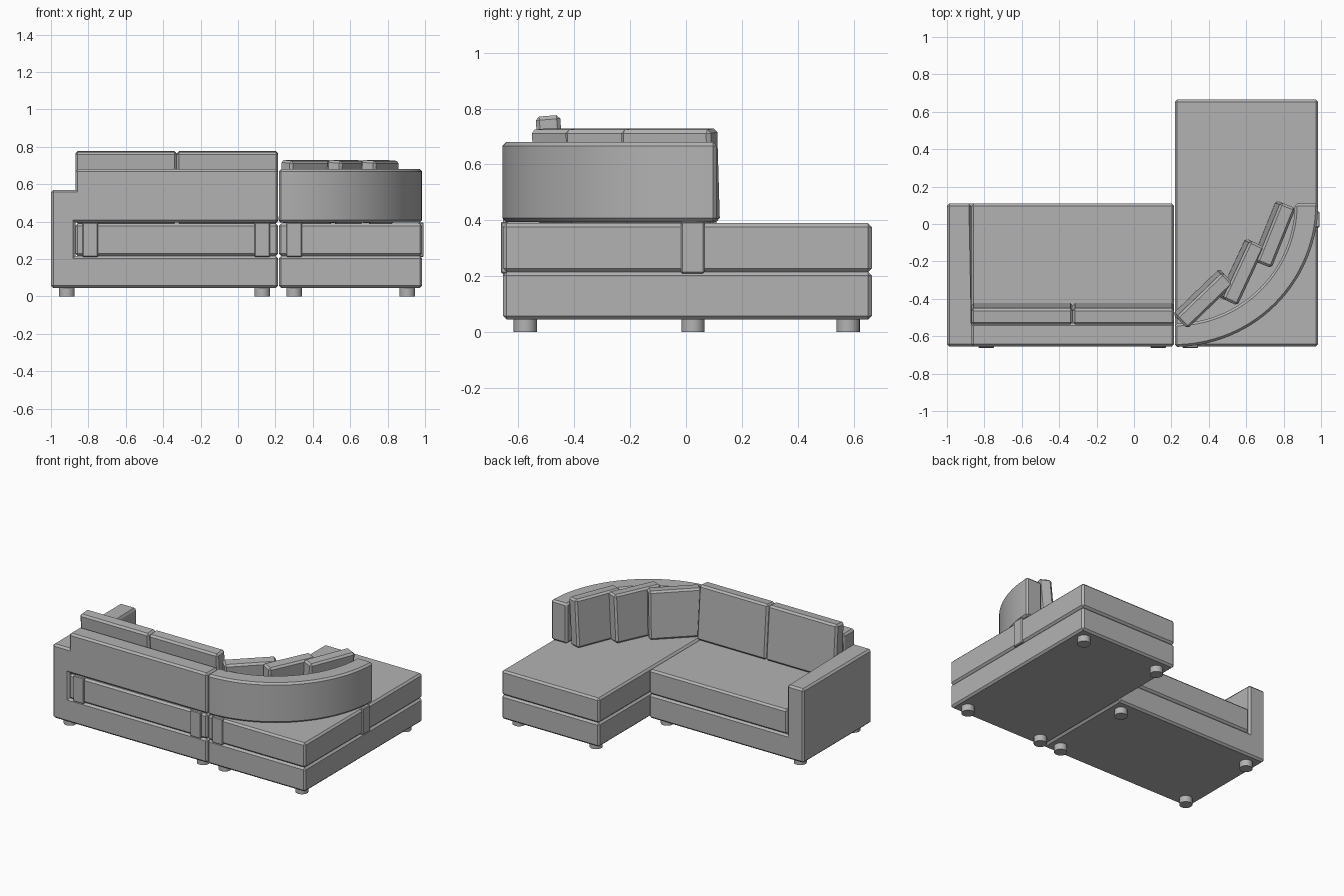
import bpy, bmesh
from math import radians, sin, cos, pi
from mathutils import Matrix, Vector

cube = bpy.data.objects.get("Cube")
if cube:
    bpy.data.objects.remove(cube, do_unlink=True)

fabric = bpy.data.materials.new("grey_fabric")
fabric.use_nodes = True
GREY = (0.45, 0.45, 0.45, 1)
fabric.diffuse_color = GREY
fabric.node_tree.nodes["Principled BSDF"].inputs["Base Color"].default_value = GREY

BEVEL = 0.013
LEFT, SPLIT, RIGHT = -0.99, 0.215, 0.985
ARM_IN = -0.87
BACK_Y, SEAT_Y, CHAISE_Y = -0.655, 0.11, 0.665
BASE_Z, SEAT_Z, SEAT_TOP, BACK_Z, BACK_TOP = 0.045, 0.215, 0.39, 0.395, 0.68
BACK_DEPTH = 0.125


def finish(name, bm, bevel=BEVEL, smooth=False):
    """Chamfer the sharp convex edges and turn the bmesh into an object."""
    bmesh.ops.recalc_face_normals(bm, faces=bm.faces)
    if bevel:
        sharp = [e for e in bm.edges if e.is_convex and e.calc_face_angle(0) > radians(30)]
        bmesh.ops.bevel(bm, geom=sharp, offset=bevel, segments=1, affect='EDGES', profile=0.5)
    mesh = bpy.data.meshes.new(name)
    bm.to_mesh(mesh)
    bm.free()
    mesh.materials.append(fabric)
    ob = bpy.data.objects.new(name, mesh)
    bpy.context.collection.objects.link(ob)
    if smooth:
        bpy.ops.object.select_all(action='DESELECT')
        ob.select_set(True)
        bpy.context.view_layer.objects.active = ob
        bpy.ops.object.shade_smooth_by_angle(angle=radians(30))
    return ob


def box(name, x, y, z, bevel=BEVEL):
    bm = bmesh.new()
    bmesh.ops.create_cube(bm, size=1)
    for v in bm.verts:
        v.co = Vector([(a + b) / 2 + c * (b - a) for (a, b), c in zip((x, y, z), v.co)])
    return finish(name, bm, bevel)


def cells(name, xs, ys, zs, filled):
    """One solid made from the filled cells of a coarse grid."""
    bm = bmesh.new()
    axes = (xs, ys, zs)
    for i in range(len(xs) - 1):
        for j in range(len(ys) - 1):
            for k in range(len(zs) - 1):
                if not filled(i, j, k):
                    continue
                for axis in range(3):
                    for side in (0, 1):
                        near = [i, j, k]
                        near[axis] += 2 * side - 1
                        inside = all(0 <= n < len(a) - 1 for n, a in zip(near, axes))
                        if inside and filled(*near):
                            continue
                        u, w = (axis + 1) % 3, (axis + 2) % 3
                        quad = []
                        for du, dw in ((0, 0), (1, 0), (1, 1), (0, 1)):
                            c = [i, j, k]
                            c[axis] += side
                            c[u] += du
                            c[w] += dw
                            quad.append(bm.verts.new([a[n] for a, n in zip(axes, c)]))
                        bm.faces.new(quad)
    bmesh.ops.remove_doubles(bm, verts=bm.verts, dist=0.0001)
    bmesh.ops.recalc_face_normals(bm, faces=bm.faces)
    bmesh.ops.dissolve_limit(bm, angle_limit=radians(1), verts=bm.verts, edges=bm.edges)
    return finish(name, bm)


def pillow(name, x, y, turn, length, top, thick=0.088, tilt=4.5):
    """Leaning back pillow; x and y give the middle of its top."""
    height = top - BACK_Z
    bm = bmesh.new()
    bmesh.ops.create_cube(bm, size=1)
    bmesh.ops.transform(bm, verts=bm.verts, matrix=(
        Matrix.Translation((x, y, top - 0.003))
        @ Matrix.Rotation(radians(turn), 4, 'Z')
        @ Matrix.Rotation(radians(tilt), 4, 'X')
        @ Matrix.Translation((0, 0, -height / 2))
        @ Matrix.Diagonal((length, thick, height, 1))))
    return finish(name, bm)


# Sofa frame: base, arm and straight back in one piece
def frame_cell(i, j, k):
    if i == 0:
        return k < 3
    return k == 0 or (j == 0 and k >= 2)


cells("sofa_frame", (LEFT - 0.01, ARM_IN, SPLIT), (BACK_Y, BACK_Y + BACK_DEPTH, SEAT_Y),
      (BASE_Z, SEAT_Z, BACK_Z, 0.57, BACK_TOP), frame_cell)
box("sofa_seat", (ARM_IN, SPLIT), (BACK_Y, SEAT_Y), (SEAT_Z, SEAT_TOP))

# Chaise
box("chaise_base", (SPLIT + 0.003, RIGHT), (BACK_Y, CHAISE_Y), (BASE_Z, SEAT_Z))
box("chaise_seat", (SPLIT + 0.003, RIGHT), (BACK_Y, CHAISE_Y), (SEAT_Z, SEAT_TOP))

# Curved back: a quarter ring
bm = bmesh.new()
outer = RIGHT - SPLIT - 0.003
rings = []
STEPS = 28
for s in range(STEPS + 1):
    a = -pi / 2 * (1 - s / STEPS)
    rings.append([bm.verts.new((SPLIT + 0.003 + r * cos(a), SEAT_Y + r * sin(a), z))
                  for r, z in ((outer, BACK_Z), (outer, BACK_TOP),
                               (outer - BACK_DEPTH, BACK_TOP), (outer - BACK_DEPTH, BACK_Z))])
for p, q in zip(rings, rings[1:]):
    for n in range(4):
        m = (n + 1) % 4
        bm.faces.new((p[n], p[m], q[m], q[n]))
bm.faces.new(rings[0])
bm.faces.new(rings[-1])
finish("curved_back", bm, smooth=True)

# Pillows
half = (SPLIT - ARM_IN) / 2
for n in range(2):
    pillow(f"sofa_pillow_{n + 1}", ARM_IN + half * (n + 0.5), -0.495, 0, half, 0.777)
for n, (x, y, turn) in enumerate(((0.38, -0.41, 44), (0.587, -0.262, 65), (0.76, -0.06, 68))):
    pillow(f"chaise_pillow_{n + 1}", x, y, turn, 0.345, 0.73)

# Straps around the seats
for n, x in enumerate((-0.79, 0.13, 0.30)):
    box(f"back_strap_{n + 1}", (x - 0.042, x + 0.042), (BACK_Y - 0.008, BACK_Y + 0.02),
        (SEAT_Z - 0.005, BACK_Z), 0.005)
box("side_strap", (RIGHT - 0.02, RIGHT + 0.008), (-0.018, 0.066), (SEAT_Z - 0.005, BACK_Z), 0.005)

# Feet
feet = [(x, y) for x in (-0.915, 0.13) for y in (-0.575, 0.025)]
feet += [(x, y) for x in (0.30, 0.905) for y in (-0.575, 0.58)]
for n, (x, y) in enumerate(feet):
    bm = bmesh.new()
    bmesh.ops.create_cone(bm, cap_ends=True, segments=24, radius1=0.042, radius2=0.042,
                          depth=0.05, matrix=Matrix.Translation((x, y, 0.025)))
    finish(f"foot_{n + 1}", bm, 0, smooth=True)
